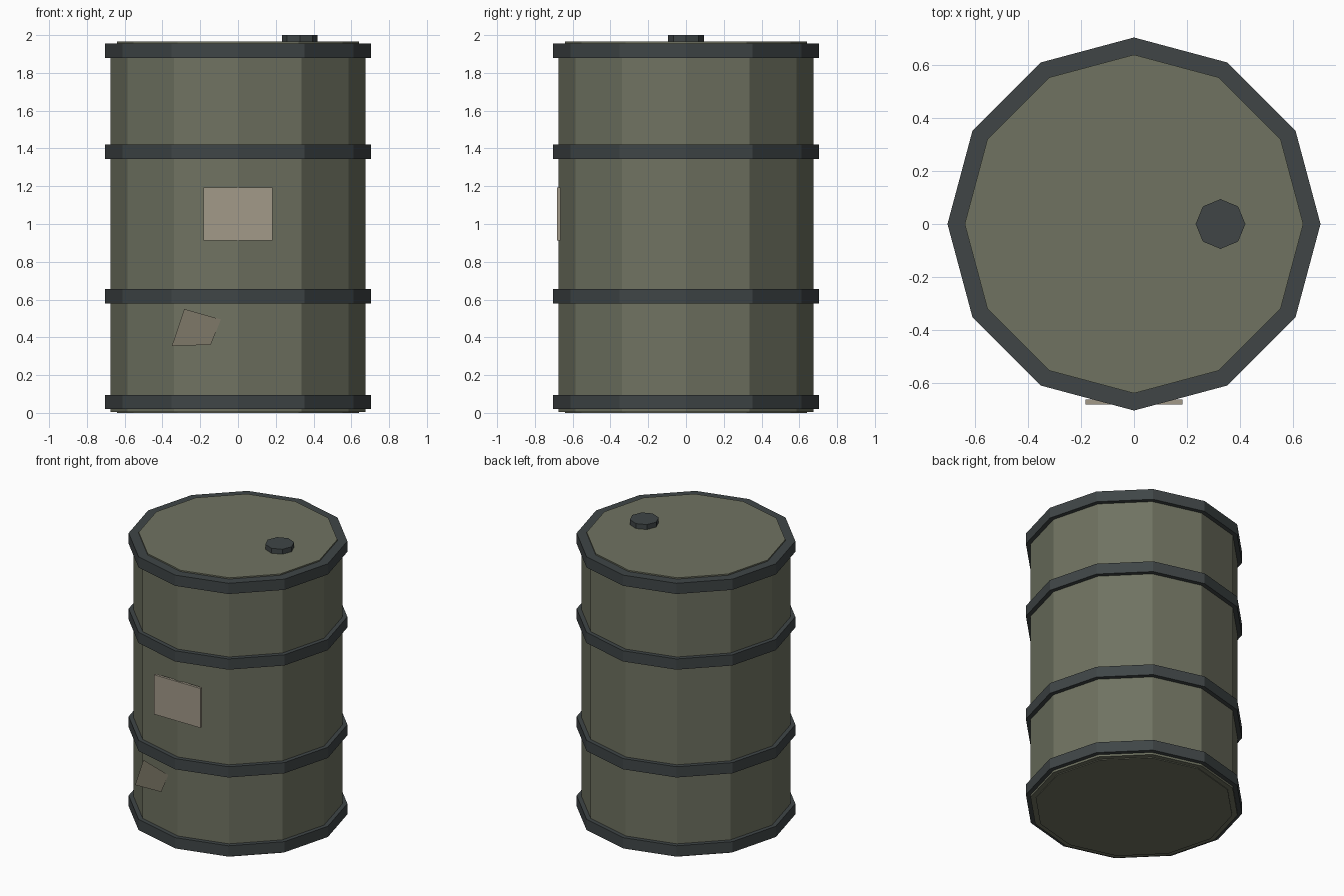
import bpy

if "Cube" in bpy.data.objects:
    bpy.data.objects.remove(bpy.data.objects["Cube"])


def material(name, rgb):
    m = bpy.data.materials.new(name)
    m.diffuse_color = (*rgb, 1)
    m.use_nodes = True
    m.node_tree.nodes["Principled BSDF"].inputs["Base Color"].default_value = m.diffuse_color
    return m


olive = material("olive_paint", (0.16, 0.17, 0.12))
steel = material("dark_steel", (0.05, 0.06, 0.062))
paper = material("label_tan", (0.36, 0.32, 0.25))
scuff = material("scuff_tan", (0.21, 0.19, 0.14))


def cylinder(name, radius, z0, z1, mat, sides=12, x=0):
    bpy.ops.mesh.primitive_cylinder_add(vertices=sides, radius=radius, depth=z1 - z0,
                                        location=(x, 0, (z0 + z1) / 2))
    ob = bpy.context.object
    ob.name = name
    ob.data.materials.append(mat)
    return ob


# Drum shell and lid
cylinder("drum_body", 0.675, 0.005, 1.95, olive)
cylinder("bottom_plate", 0.64, 0.0, 0.02, olive)
cylinder("lid", 0.64, 1.93, 1.965, olive)

# Rims and middle hoops
for name, z in (("bottom_rim", 0.058), ("lower_hoop", 0.618),
                ("upper_hoop", 1.382), ("top_rim", 1.918)):
    cylinder(name, 0.705, z - 0.038, z + 0.038, steel)

# Filler cap
cylinder("filler_cap", 0.094, 1.955, 2.0, steel, sides=8, x=0.327)

# Front label plate
bpy.ops.mesh.primitive_cube_add(size=1, location=(0, -0.673, 1.053))
label = bpy.context.object
label.name = "label_plate"
label.scale = (0.365, 0.018, 0.28)
label.data.materials.append(paper)

# Flat worn patch low on the front
mesh = bpy.data.meshes.new("worn_patch")
outline = [(-0.35, 0.355), (-0.145, 0.36), (-0.09, 0.495), (-0.285, 0.55)]
mesh.from_pydata([(x, -0.652, z) for x, z in outline], [], [(0, 1, 2, 3)])
mesh.materials.append(scuff)
bpy.context.collection.objects.link(bpy.data.objects.new("worn_patch", mesh))
